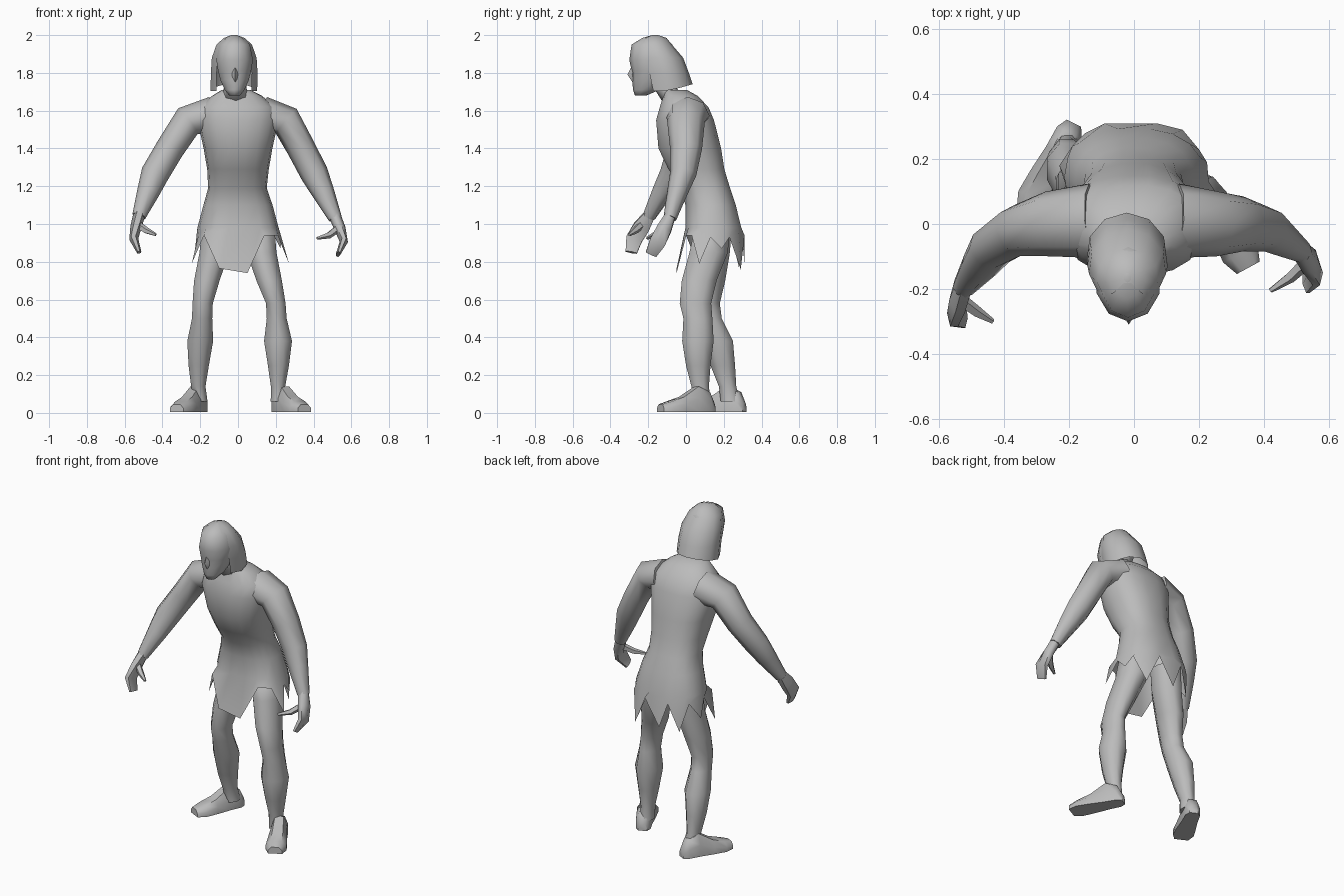
import bpy, bmesh, math
from mathutils import Vector

GREY = bpy.data.materials.new("plain_grey")
GREY.diffuse_color = (0.5, 0.5, 0.5, 1)


def finish(name, bm, angle=65):
    bmesh.ops.recalc_face_normals(bm, faces=bm.faces)
    me = bpy.data.meshes.new(name)
    bm.to_mesh(me)
    bm.free()
    ob = bpy.data.objects.new(name, me)
    bpy.context.collection.objects.link(ob)
    me.materials.append(GREY)
    bpy.ops.object.select_all(action='DESELECT')
    ob.select_set(True)
    bpy.context.view_layer.objects.active = ob
    bpy.ops.object.shade_smooth_by_angle(angle=math.radians(angle))
    return ob


def loft(name, rings, caps=(True, True), closed=True, angle=65):
    """Skin a list of point rings."""
    bm = bmesh.new()
    vs = [[bm.verts.new(p) for p in r] for r in rings]
    n = len(vs[0])
    for a, b in zip(vs, vs[1:]):
        for i in range(n if closed else n - 1):
            j = (i + 1) % n
            bm.faces.new((a[i], a[j], b[j], b[i]))
    if caps[0]:
        bm.faces.new(vs[0])
    if caps[1]:
        bm.faces.new(vs[-1])
    return finish(name, bm, angle)


def flat_ring(z, cx, cy, rx, ry, n=8, start=0.0, power=1.0):
    """Level ellipse, starting at the front and running towards +x."""
    pts = []
    for i in range(n):
        a = math.radians(start) + math.tau * i / n
        s, c = math.sin(a), math.cos(a)
        pts.append((cx + rx * math.copysign(abs(s) ** power, s),
                    cy - ry * math.copysign(abs(c) ** power, c), z))
    return pts


def tube(name, path, n=8, angle=65):
    """Path of (x, y, z, half width, half depth), rings square to the path."""
    pts = [Vector(p[:3]) for p in path]
    rings = []
    for i, p in enumerate(path):
        t = (pts[min(i + 1, len(pts) - 1)] - pts[max(i - 1, 0)]).normalized()
        side = t.cross(Vector((0, 1, 0))).normalized()
        deep = side.cross(t).normalized()
        rings.append([pts[i] + side * p[3] * math.cos(math.tau * k / n)
                      + deep * p[4] * math.sin(math.tau * k / n) for k in range(n)])
    return loft(name, rings, angle=angle)


# tunic: ragged hem, hips, waist, chest and shoulders
hem = [(.05, -.05, .74), (.14, 0, .94), (.21, .03, .94), (.27, .07, .79), (.23, .13, .93),
       (.225, .19, .87), (.2, .23, .93), (.15, .29, .76), (.07, .31, .94), (-.03, .31, .78),
       (-.09, .31, .94), (-.15, .28, .77), (-.19, .24, .94), (-.23, .18, .84),
       (-.21, .12, .94), (-.245, .06, .79), (-.18, 0, .94), (-.1, -.05, .765)]
body = [(.98, 0, .145, .215, .15), (1.1, 0, .13, .183, .135), (1.19, -.003, .105, .155, .13),
        (1.29, 0, .055, .163, .15), (1.4, 0, .02, .182, .168), (1.55, 0, -.005, .215, .155),
        (1.62, 0, -.01, .2, .13), (1.68, -.005, -.03, .13, .09), (1.71, -.01, -.055, .075, .06)]
loft("tunic", [hem] + [flat_ring(*r, n=18, start=10, power=.85) for r in body],
     caps=(False, True), angle=80)

# neck
loft("neck", [flat_ring(1.64, -.01, -.05, .08, .07), flat_ring(1.72, -.015, -.11, .06, .06),
              flat_ring(1.8, -.018, -.15, .055, .06)])

# legs, the one on +x a step forward
legs = {
    "left_leg": [(.98, .11, .14, .09, .1), (.85, .125, .12, .085, .11), (.7, .165, .07, .073, .1),
                 (.58, .2, .05, .056, .09), (.5, .205, .063, .057, .083), (.38, .212, .063, .08, .09),
                 (.25, .214, .065, .06, .07), (.14, .212, .075, .041, .05), (.06, .212, .08, .042, .055)],
    "right_leg": [(.98, -.11, .15, .09, .1), (.85, -.125, .14, .085, .1), (.7, -.165, .12, .073, .095),
                  (.58, -.187, .105, .058, .08), (.5, -.19, .12, .058, .075), (.38, -.2, .17, .074, .085),
                  (.25, -.208, .195, .058, .07), (.14, -.21, .22, .041, .05), (.06, -.2, .235, .042, .055)]}
for name, rings in legs.items():
    loft(name, [flat_ring(*r, n=8, start=22.5) for r in rings], angle=80)

# feet: sections from heel to toe as (distance, half width, height)
for name, heel, toe in (("left_foot", (.2, .145), (.352, -.135)),
                        ("right_foot", (-.185, .31), (-.325, .03))):
    h, t = Vector((*heel, 0)), Vector((*toe, 0))
    w = (t - h).normalized().cross(Vector((0, 0, 1)))
    rings = []
    for d, hw, top in ((0, .025, .05), (.1, .042, .11), (.32, .045, .14),
                       (.6, .055, .085), (.84, .06, .06), (1, .04, .045)):
        c = h.lerp(t, d)
        rings.append([c + w * hw * x + Vector((0, 0, z)) for x, z in
                      ((-1, .005), (-1, top * .55), (-.55, top), (.55, top), (1, top * .55), (1, .005))])
    loft(name, rings, angle=50)

# arms, each running from inside the shoulder to the wrist
tube("right_arm", [(-.13, .01, 1.575, .1, .115), (-.265, .0, 1.545, .085, .1), (-.36, -.02, 1.4, .076, .08),
                   (-.44, -.075, 1.265, .075, .065), (-.475, -.125, 1.17, .06, .055),
                   (-.525, -.195, 1.04, .036, .035)], angle=80)
tube("left_arm", [(.13, .01, 1.575, .1, .115), (.255, .0, 1.545, .085, .1), (.335, .0, 1.4, .076, .085),
                  (.405, -.015, 1.265, .074, .07), (.45, -.045, 1.17, .06, .055),
                  (.515, -.085, 1.03, .036, .035)], angle=80)

# hands: curled fingers and thumb
tube("right_hand", [(-.52, -.185, 1.06, .032, .03), (-.54, -.235, .985, .03, .05),
                    (-.552, -.275, .92, .024, .05), (-.523, -.29, .85, .012, .035)], n=6)
tube("right_thumb", [(-.54, -.23, 1.0, .022, .022), (-.485, -.27, .965, .018, .018),
                     (-.435, -.3, .943, .008, .008)], n=5)
tube("left_hand", [(.51, -.08, 1.05, .032, .03), (.54, -.115, .975, .03, .045),
                   (.56, -.15, .905, .022, .05), (.53, -.185, .84, .012, .035)], n=6)
tube("left_thumb", [(.54, -.11, .985, .022, .022), (.48, -.165, .94, .018, .018),
                    (.42, -.205, .925, .008, .008)], n=5)

# head with chin, cheeks and brow
head = [(1.68, -.018, -.24, .03, .03), (1.71, -.018, -.21, .055, .07), (1.76, -.018, -.185, .078, .1),
        (1.81, -.018, -.18, .092, .108), (1.87, -.018, -.175, .102, .125), (1.95, -.018, -.18, .085, .108),
        (1.985, -.02, -.17, .045, .06), (2.0, -.02, -.165, .012, .015)]
loft("head", [flat_ring(*r, n=10) for r in head], angle=80)

# nose
tube("nose", [(-.016, -.27, 1.85, .008, .01), (-.016, -.285, 1.79, .016, .025),
              (-.016, -.275, 1.755, .01, .01)], n=4)

# hair: a bob open at the face, flaring towards the nape
hair = [(1.705, -.022, -.09, .125, .125), (1.8, -.02, -.11, .125, .125), (1.88, -.02, -.135, .12, .12),
        (1.95, -.02, -.165, .095, .09), (1.985, -.02, -.168, .055, .065), (2.0, -.02, -.168, .015, .02)]
rings = []
for k, (z, cx, cy, rx, ry) in enumerate(hair):
    ring = []
    for i in range(9):
        a = math.radians(48 + 264 * i / 8)
        lift = .035 * max(0, -math.cos(a)) if k == 0 else 0
        ring.append((cx + rx * math.sin(a), cy - ry * math.cos(a), z + lift))
    rings.append(ring)
loft("hair", rings, caps=(False, True), closed=False, angle=60)
